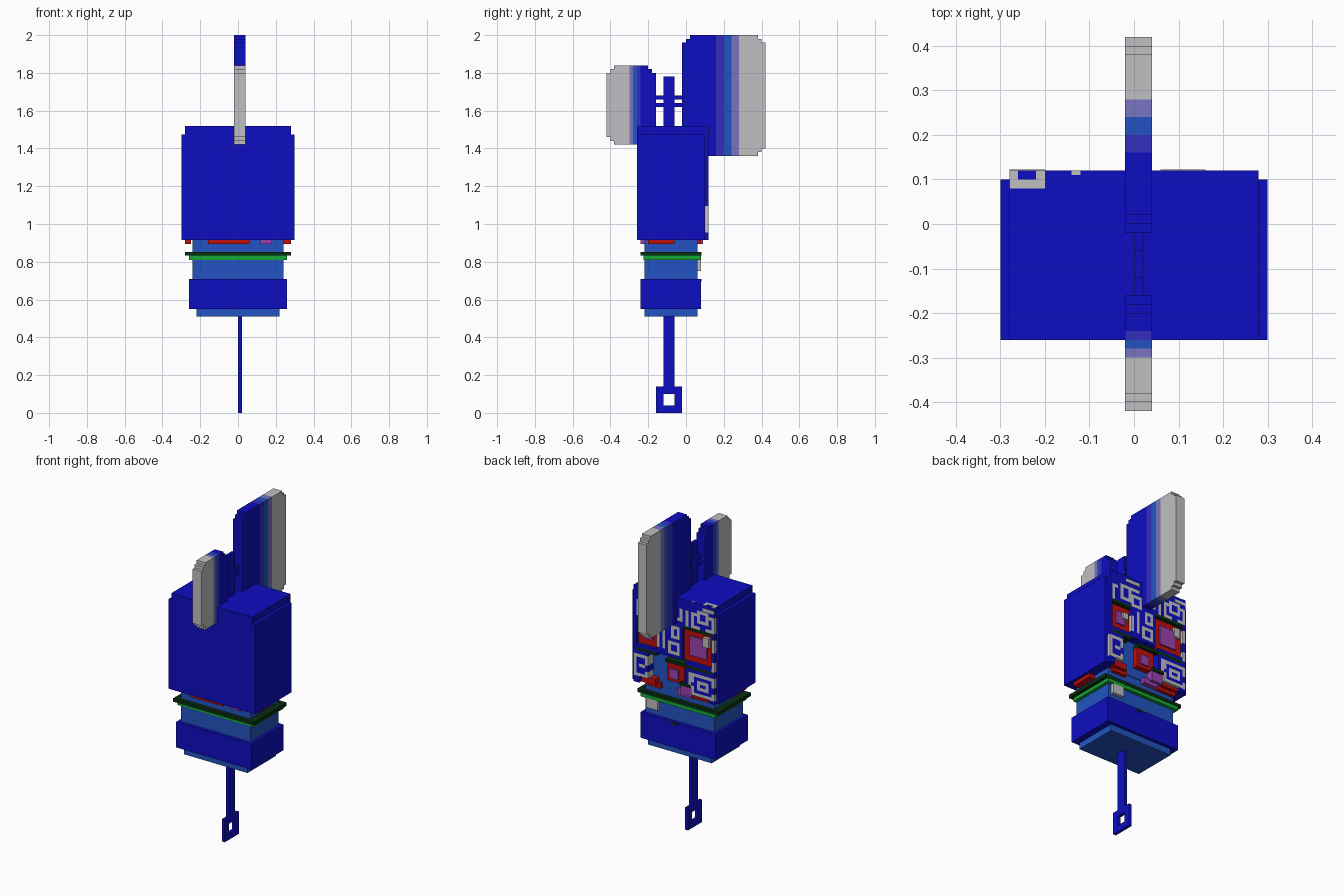
import bpy, bmesh
from mathutils import Vector

cube = bpy.data.objects.get("Cube")
if cube:
    bpy.data.objects.remove(cube, do_unlink=True)


def lin(c):
    c /= 255
    return c / 12.92 if c <= 0.04045 else ((c + 0.055) / 1.055) ** 2.4


def material(name, r, g, b):
    m = bpy.data.materials.new(name)
    col = (lin(r), lin(g), lin(b), 1)
    m.diffuse_color = col
    m.use_nodes = True
    m.node_tree.nodes["Principled BSDF"].inputs["Base Color"].default_value = col
    return m


BLUE = material("deep blue", 13, 13, 194)
MID = material("mid blue", 34, 84, 194)
INDIGO = material("indigo", 52, 46, 190)
LAVENDER = material("lavender", 122, 116, 194)
GREY = material("light grey", 192, 192, 194)
GREEN = material("bright green", 20, 168, 52)
DARK = material("dark green", 8, 46, 16)
RED = material("red", 194, 14, 12)
PURPLE = material("purple", 156, 66, 176)


def finish(name, bm, mats):
    bmesh.ops.recalc_face_normals(bm, faces=bm.faces)
    me = bpy.data.meshes.new(name)
    bm.to_mesh(me)
    bm.free()
    for m in mats:
        me.materials.append(m)
    ob = bpy.data.objects.new(name, me)
    bpy.context.collection.objects.link(ob)
    return ob


def add_box(bm, x, y, z):
    vs = bmesh.ops.create_cube(bm, size=1)["verts"]
    for v in vs:
        v.co = [r[0] if c < 0 else r[1] for c, r in zip(v.co, (x, y, z))]


def boxes(name, mat, *ranges):
    bm = bmesh.new()
    for r in ranges:
        add_box(bm, *r)
    return finish(name, bm, [mat])


# Handle: thin rod ending in a square ring
T = (0, 0.02)
boxes("handle_rod", BLUE, (T, (-0.12, -0.06), (0.14, 0.52)))
boxes("handle_ring", BLUE,
      (T, (-0.16, -0.12), (0, 0.14)), (T, (-0.06, -0.02), (0, 0.14)),
      (T, (-0.12, -0.06), (0, 0.04)), (T, (-0.12, -0.06), (0.10, 0.14)))

# Base and neck
boxes("base_plate", MID, ((-0.22, 0.22), (-0.22, 0.06), (0.51, 0.55)))
boxes("base_block", BLUE, ((-0.26, 0.26), (-0.24, 0.08), (0.55, 0.71)))
boxes("neck", MID, ((-0.24, 0.24), (-0.22, 0.06), (0.71, 0.92)))
boxes("lower_board", GREEN, ((-0.26, 0.26), (-0.225, 0.08), (0.81, 0.832)))
boxes("upper_board", DARK, ((-0.28, 0.28), (-0.242, 0.082), (0.832, 0.853)))
boxes("rear_connector", GREY, ((0.14, 0.22), (0.06, 0.08), (0.75, 0.81)))
boxes("base_slot", DARK, ((0.0, 0.05), (0.08, 0.082), (0.695, 0.71)))

# Chips peeking out under the head
ZC = (0.893, 0.93)
boxes("under_chips_red", RED,
      ((-0.16, 0.06), (-0.24, -0.22), ZC),
      ((-0.28, -0.25), (-0.20, -0.06), ZC), ((0.24, 0.28), (-0.20, -0.06), ZC),
      ((-0.24, -0.10), (0.06, 0.08), ZC), ((0.12, 0.22), (0.06, 0.08), ZC))
boxes("under_chips_purple", PURPLE,
      ((0.12, 0.18), (-0.24, -0.22), ZC), ((-0.10, 0.0), (0.06, 0.09), ZC))

# Head shell with a slightly narrower cap
Z0, Z1, ZT = 0.915, 1.475, 1.518
boxes("head", BLUE, ((-0.30, 0.30), (-0.26, 0.06), (Z0, Z1)),
      ((-0.30, -0.28), (0.06, 0.10), (Z0, Z1)),
      ((0.28, 0.30), (0.06, 0.10), (Z0, Z1)))
boxes("head_cap", BLUE, ((-0.28, 0.28), (-0.26, 0.12), (Z1, ZT)))
TOP = (ZT, ZT + 0.002)
boxes("cap_traces", GREY,
      ((-0.28, -0.26), (0.08, 0.12), TOP), ((-0.22, -0.20), (0.08, 0.12), TOP),
      ((-0.26, -0.22), (0.08, 0.10), TOP), ((-0.14, -0.12), (0.11, 0.12), TOP),
      ((-0.28, -0.20), (0.12, 0.122), (1.48, 1.5)),
      ((0.06, 0.16), (0.12, 0.122), (1.48, 1.5)))

# Rear circuit panel painted on a 28 x 28 grid of cells
N = 28
grid = {(i, k): "trace_panel" for i in range(N) for k in range(N)}


def fill(part, i0, i1, k0, k1):
    for i in range(i0, i1):
        for k in range(k0, k1):
            grid[i, k] = part


def outline(part, inner, i0, i1, k0, k1):
    fill(part, i0, i1, k0, k1)
    fill(inner, i0 + 1, i1 - 1, k0 + 1, k1 - 1)


# Traces: outlines, then short lines
for r in ((0, 8, 22, 27), (2, 6, 24, 28), (0, 8, 1, 8), (2, 6, 3, 6), (20, 24, 22, 27),
          (23, 28, 2, 9), (12, 16, 12, 16), (12, 15, 17, 21), (16, 20, 21, 25)):
    outline("circuit_traces", "trace_panel", *r)
for r in ((9, 10, 22, 27), (11, 15, 23, 24), (11, 12, 24, 27), (17, 18, 13, 20),
          (25, 27, 25, 26), (26, 27, 21, 25), (0, 1, 10, 20), (19, 20, 13, 18),
          (17, 22, 26, 27), (8, 9, 3, 8), (24, 26, 5, 6), (13, 15, 26, 27)):
    fill("circuit_traces", *r)
for r in ((3, 5, 22, 23), (0, 1, 3, 5), (6, 8, 4, 5), (23, 24, 4, 6), (0, 1, 13, 16)):
    fill("trace_panel", *r)

# Opening down to the neck, then chips with their ledges
fill("opening_back", 10, 23, 0, 11)
for (i0, i1, k0, k1), (a, b, c, d) in (((1, 11, 11, 21), (3, 9, 13, 19)),
                                       ((20, 27, 12, 20), (22, 25, 14, 18)),
                                       ((11, 17, 3, 9), (13, 16, 4, 7))):
    fill("chip_bodies", i0, i1, k0, k1)
    fill("chip_cores", a, b, c, d)
    fill("chip_ledges", i0, i1, k1, k1 + 1)
fill("chip_ledges", 1, 11, 9, 10)
fill("chip_ledges", 20, 27, 10, 11)
fill("chip_ledges", 8, 12, 3, 4)
fill("circuit_traces", 2, 4, 17, 20)
fill("circuit_traces", 21, 23, 16, 18)
fill("chip_cores", 8, 12, 0, 3)
fill("chip_bodies", 2, 8, 0, 1)
fill("chip_bodies", 21, 26, 0, 2)

depths = {"trace_panel": (BLUE, 0.12), "circuit_traces": (GREY, 0.12),
          "opening_back": (MID, 0.065), "chip_bodies": (RED, 0.10),
          "chip_cores": (PURPLE, 0.11), "chip_ledges": (DARK, 0.12)}
for part, (mat, depth) in depths.items():
    runs = []
    for k in range(N):
        i = 0
        while i < N:
            start = i
            while i < N and grid[i, k] == part:
                i += 1
            if i > start:
                runs.append(((-0.28 + start * 0.02, -0.28 + i * 0.02), (0.06, depth),
                             (Z0 + k * 0.02, Z0 + (k + 1) * 0.02)))
            i = max(i, start + 1)
    boxes(part, mat, *runs)

# Mast and crossbars between the fins
boxes("mast", BLUE, (T, (-0.12, -0.06), (ZT, 1.78)))
boxes("crossbars", BLUE, (T, (-0.17, -0.01), (1.62, 1.64)), (T, (-0.17, -0.01), (1.66, 1.68)))


def fin(name, y0, y1, z0, z1, stripes):
    """Flat fin with stepped corners; stripes are (upper y limit, material)."""
    s = 0.02
    corner = [(0, 2 * s), (s, 2 * s), (s, s), (2 * s, s), (2 * s, 0)]
    pts = [(y0 + a, z0 + b) for a, b in corner]
    pts += [(y1 - a, z0 + b) for a, b in reversed(corner)]
    pts += [(y1 - a, z1 - b) for a, b in corner]
    pts += [(y0 + a, z1 - b) for a, b in reversed(corner)]
    bm = bmesh.new()
    face = bm.faces.new([bm.verts.new((-0.02, y, z)) for y, z in pts])
    ext = bmesh.ops.extrude_face_region(bm, geom=[face])["geom"]
    for v in ext:
        if isinstance(v, bmesh.types.BMVert):
            v.co.x = 0.04
    for limit, _ in stripes[:-1]:
        bmesh.ops.bisect_plane(bm, geom=bm.verts[:] + bm.edges[:] + bm.faces[:],
                               plane_co=Vector((0, limit, 0)), plane_no=Vector((0, 1, 0)))
    for f in bm.faces:
        y = f.calc_center_median().y
        f.material_index = next((n for n, (lim, _) in enumerate(stripes) if y < lim),
                                len(stripes) - 1)
    finish(name, bm, [m for _, m in stripes])


fin("rear_fin", -0.02, 0.42, 1.36, 2.0,
    [(0.16, BLUE), (0.20, INDIGO), (0.24, MID), (0.28, LAVENDER), (1, GREY)])
fin("front_fin", -0.42, -0.16, 1.42, 1.84,
    [(-0.30, GREY), (-0.28, LAVENDER), (-0.26, MID), (-0.24, INDIGO), (1, BLUE)])
